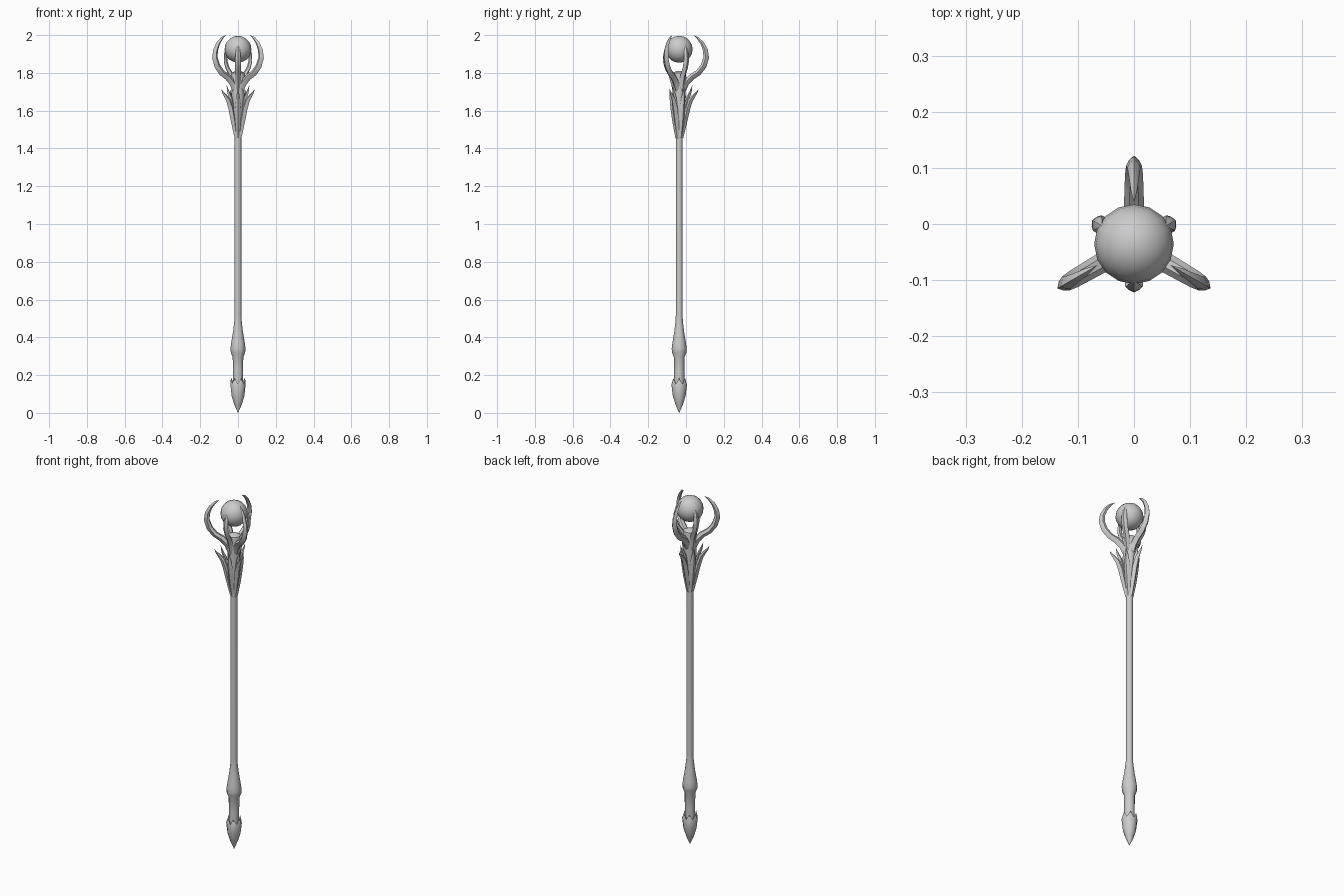
import bpy, bmesh, math
from mathutils import Vector

if "Cube" in bpy.data.objects:
    bpy.data.objects.remove(bpy.data.objects["Cube"])

AY = -0.036  # staff axis in y


def finish(name, bm, angle=35):
    bmesh.ops.remove_doubles(bm, verts=bm.verts[:], dist=0.0002)
    bmesh.ops.recalc_face_normals(bm, faces=bm.faces[:])
    me = bpy.data.meshes.new(name)
    bm.to_mesh(me)
    bm.free()
    ob = bpy.data.objects.new(name, me)
    bpy.context.collection.objects.link(ob)
    bpy.ops.object.select_all(action='DESELECT')
    ob.select_set(True)
    bpy.context.view_layer.objects.active = ob
    bpy.ops.object.shade_smooth_by_angle(angle=math.radians(angle))
    return ob


def skin(bm, rings):
    for a, b in zip(rings, rings[1:]):
        n = len(a)
        for i in range(n):
            bm.faces.new((a[i], a[(i + 1) % n], b[(i + 1) % n], b[i]))
    bm.faces.new(rings[0][::-1])
    bm.faces.new(rings[-1])


def lathe(name, profile, n, wave=None):
    """Revolve (radius, z, zigzag height) rows around the staff axis."""
    bm = bmesh.new()
    rings = []
    for r, z, zig in profile:
        ring = []
        for i in range(n):
            a = 2 * math.pi * i / n
            dz = zig if i % 2 == 0 else -zig
            ring.append(bm.verts.new((r * math.cos(a), AY + r * math.sin(a), z + dz)))
        rings.append(ring)
    skin(bm, rings)
    return finish(name, bm)


def blade(name, rows, degrees):
    """Sweep a ridged section along (radius, z, thickness, width) rows."""
    bm = bmesh.new()
    a = math.radians(degrees)
    out = Vector((math.cos(a), math.sin(a), 0))
    side = Vector((-math.sin(a), math.cos(a), 0))
    up = Vector((0, 0, 1))
    rings = []
    for i, (r, z, t, w) in enumerate(rows):
        p, q = rows[max(i - 1, 0)], rows[min(i + 1, len(rows) - 1)]
        d = Vector((q[0] - p[0], q[1] - p[1])).normalized()
        nrm = out * d.y - up * d.x
        c = Vector((0, AY, 0)) + out * r + up * z
        sec = [(1, 0), (.45, .65), (-.2, 1), (-1, .45), (-1, -.45), (-.2, -1), (.45, -.65)]
        rings.append([bm.verts.new(c + nrm * (t * u) + side * (w * v)) for u, v in sec])
    skin(bm, rings)
    return finish(name, bm)


# shaft with swollen grip near the bottom
lathe("shaft", [(.027, .12, 0), (.027, .22, 0), (.028, .295, 0), (.038, .32, 0),
                (.040, .34, 0), (.036, .37, 0), (.026, .43, 0), (.019, .49, 0),
                (.018, .52, 0), (.018, 1.48, 0)], 12)

# pointed foot with a zigzag upper rim
lathe("foot_spike", [(.0005, 0, 0), (.020, .045, 0), (.034, .09, 0), (.041, .155, .006),
                     (.036, .168, .016), (.026, .155, .01)], 12)

# flaring core of the head
lathe("head_core", [(.018, 1.45, 0), (.028, 1.58, 0), (.035, 1.67, 0), (.033, 1.73, 0),
                    (.038, 1.775, 0), (.034, 1.80, 0), (.015, 1.81, 0)], 12)

# orb
bm = bmesh.new()
bmesh.ops.create_uvsphere(bm, u_segments=16, v_segments=10, radius=.071)
bmesh.ops.translate(bm, verts=bm.verts[:], vec=(0, AY, 1.925))
finish("orb", bm, 60)

horn = [(.018, 1.70, .014, .016), (.035, 1.745, .017, .019), (.065, 1.778, .017, .018),
        (.100, 1.800, .016, .017), (.128, 1.835, .016, .016), (.143, 1.880, .015, .014),
        (.139, 1.920, .013, .012), (.122, 1.957, .010, .009), (.098, 1.985, .006, .006),
        (.074, 2.0, 0, 0)]
fin = [(.014, 1.455, .007, .007), (.030, 1.54, .012, .014), (.045, 1.61, .013, .016),
       (.060, 1.655, .012, .012), (.080, 1.682, .008, .008), (.094, 1.698, .004, .004),
       (.102, 1.716, 0, 0)]
barb = [(.034, 1.61, .010, .009), (.047, 1.67, .009, .009), (.060, 1.70, .006, .006),
        (.070, 1.737, 0, 0)]
leaf = [(.013, 1.455, .007, .008), (.026, 1.54, .010, .015), (.036, 1.62, .011, .017),
        (.043, 1.67, .008, .011), (.050, 1.715, 0, 0)]
claw = [(.018, 1.68, .012, .012), (.028, 1.74, .014, .015), (.044, 1.79, .013, .016),
        (.066, 1.825, .010, .016), (.077, 1.86, .009, .016), (.077, 1.895, .008, .014),
        (.072, 1.925, .005, .010), (.066, 1.95, 0, 0)]

# three-fold ornaments around the head
for k in range(3):
    deg = 90 + 120 * k
    blade(f"horn_{k + 1}", horn, deg)
    blade(f"fin_{k + 1}", fin, deg)
    blade(f"fin_barb_{k + 1}", barb, deg)
    blade(f"leaf_{k + 1}", leaf, deg + 60)
    blade(f"orb_claw_{k + 1}", claw, deg + 60)
